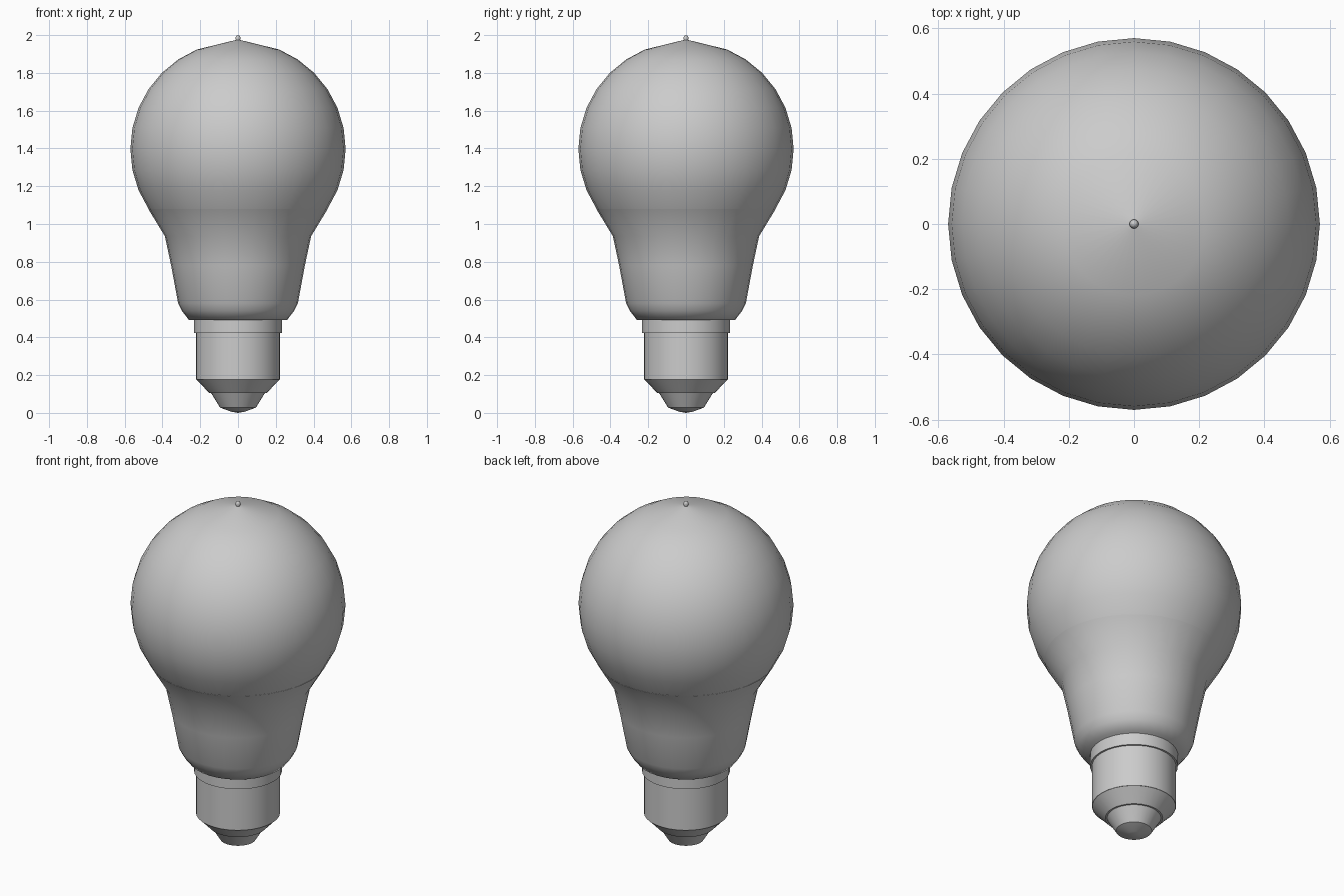
import bpy, bmesh, math

if "Cube" in bpy.data.objects:
    bpy.data.objects.remove(bpy.data.objects["Cube"])

SEG = 32


def lathe(name, profile, angle, segments=SEG):
    """Revolve (radius, z) points around the z axis into a closed object."""
    bm = bmesh.new()
    verts = [bm.verts.new((r, 0, z)) for r, z in profile]
    edges = [bm.edges.new(pair) for pair in zip(verts, verts[1:])]
    bmesh.ops.spin(bm, geom=verts + edges, cent=(0, 0, 0), axis=(0, 0, 1),
                   angle=math.tau, steps=segments, use_merge=True)
    bmesh.ops.remove_doubles(bm, verts=bm.verts, dist=1e-4)
    bmesh.ops.recalc_face_normals(bm, faces=bm.faces)
    mesh = bpy.data.meshes.new(name)
    bm.to_mesh(mesh)
    bm.free()
    obj = bpy.data.objects.new(name, mesh)
    bpy.context.collection.objects.link(obj)
    bpy.ops.object.select_all(action='DESELECT')
    obj.select_set(True)
    bpy.context.view_layer.objects.active = obj
    bpy.ops.object.shade_smooth_by_angle(angle=math.radians(angle))
    return obj


# Glass bulb: spherical dome, then a flared neck
R, CENTRE = 0.57, 1.397
dome = [(R * math.sin(a), CENTRE + R * math.cos(a))
        for a in (math.radians(11.25 * i) for i in range(2, 12))]
neck = [(0.475, 1.08), (0.387, 0.935), (0.354, 0.78), (0.317, 0.58),
        (0.297, 0.54), (0.26, 0.492), (0, 0.492)]
lathe("glass_bulb", [(0, 1.975), (0.02, 1.972)] + dome + neck, 60)

# Small sealing tip on top of the glass
lathe("sealing_tip", [(0, 2.0), (0.009, 1.996), (0.014, 1.985),
                      (0.011, 1.972), (0.009, 1.96), (0, 1.96)], 60, 16)

# Collar ring, screw barrel and tapered lower end
lathe("base_collar", [(0, 0.495), (0.233, 0.495), (0.233, 0.423), (0, 0.423)], 30)
lathe("base_barrel", [(0, 0.43), (0.223, 0.43), (0.223, 0.178), (0, 0.178)], 30)
lathe("insulator", [(0, 0.18), (0.223, 0.18), (0.153, 0.106), (0, 0.106)], 30)

# Bottom electrical contact
lathe("contact", [(0, 0.11), (0.143, 0.106), (0.095, 0.028),
                  (0.035, 0.006), (0, 0.0)], 30)
